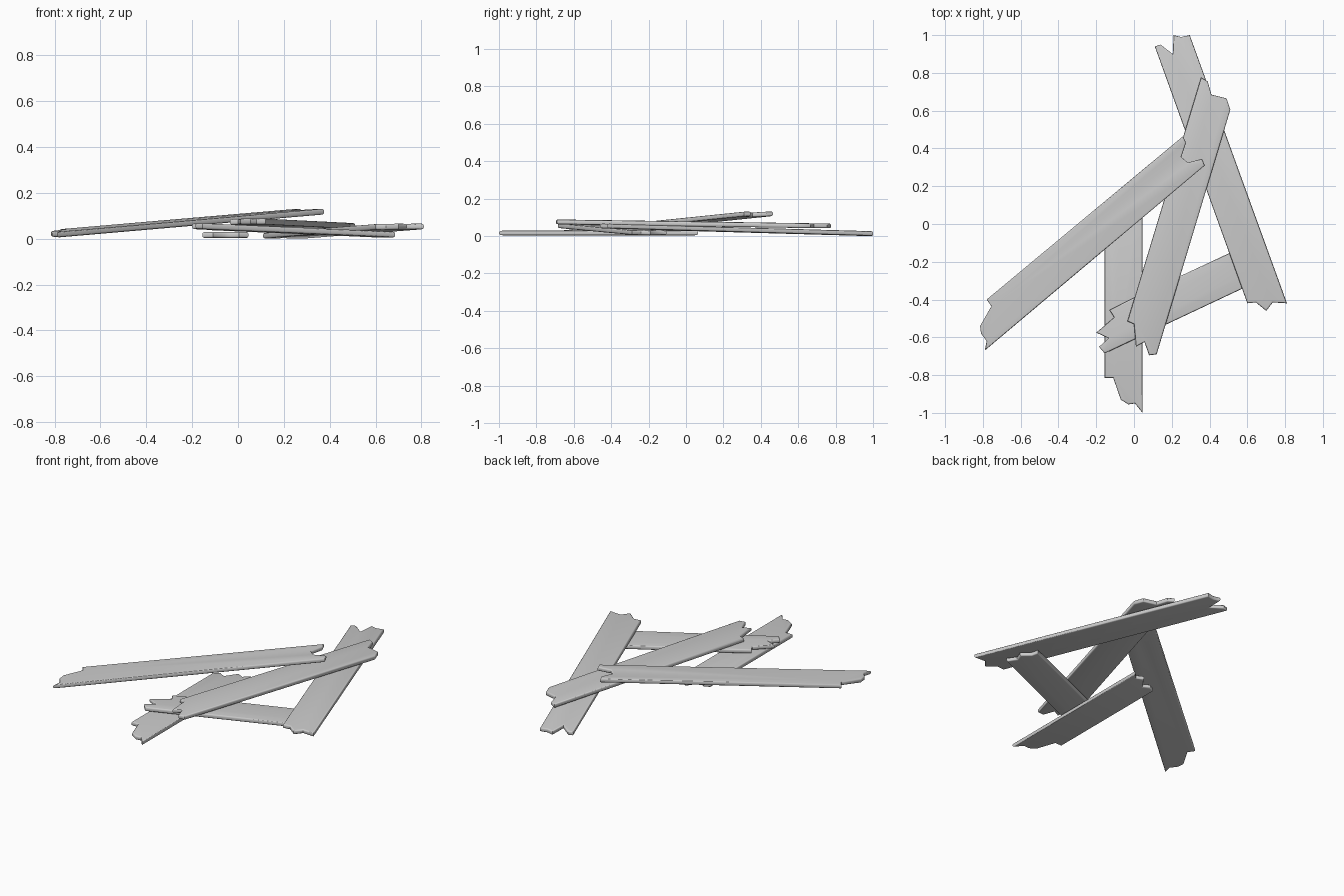
import bpy, bmesh
from mathutils import Vector

if "Cube" in bpy.data.objects:
    bpy.data.objects.remove(bpy.data.objects["Cube"])

THICK = 0.025


def plank(name, end_a, end_b, za, zb):
    """Broken board: two jagged ends joined by straight sides, tilted along its length."""
    a = sum((Vector(p) for p in end_a), Vector((0, 0))) / len(end_a)
    b = sum((Vector(p) for p in end_b), Vector((0, 0))) / len(end_b)
    axis = b - a
    bm = bmesh.new()
    ring = []
    for p in end_a + end_b:
        t = (Vector(p) - a).dot(axis) / axis.length_squared
        ring.append(bm.verts.new((p[0], p[1], za + (zb - za) * t - THICK / 2)))
    face = bm.faces.new(ring)
    ext = bmesh.ops.extrude_face_region(bm, geom=[face])
    top = [v for v in ext["geom"] if isinstance(v, bmesh.types.BMVert)]
    bmesh.ops.translate(bm, verts=top, vec=(0, 0, THICK))
    bmesh.ops.recalc_face_normals(bm, faces=bm.faces)
    # round the long rims
    rims = [e for e in bm.edges if abs(e.verts[0].co.xy.x - e.verts[1].co.xy.x)
            + abs(e.verts[0].co.y - e.verts[1].co.y) > 1e-5]
    bmesh.ops.bevel(bm, geom=rims, offset=0.008, segments=3, profile=0.5,
                    affect='EDGES', clamp_overlap=True)
    me = bpy.data.meshes.new(name)
    bm.to_mesh(me)
    bm.free()
    ob = bpy.data.objects.new(name, me)
    bpy.context.collection.objects.link(ob)
    bpy.ops.object.select_all(action='DESELECT')
    ob.select_set(True)
    bpy.context.view_layer.objects.active = ob
    bpy.ops.object.shade_smooth_by_angle(angle=0.7)


# flat board on the ground
plank("ground_plank",
      [(-.155, -.815), (-.11, -.815), (-.07, -.93), (-.03, -.955), (.005, -.95), (.045, -1)],
      [(.045, .065), (.01, .03), (-.03, .05), (-.08, -.02), (-.12, .0), (-.155, -.02)],
      .0165, .0165)

# low cross board
plank("cross_plank",
      [(-.01, -.395), (-.13, -.455), (-.105, -.495), (-.2, -.575), (-.135, -.605),
       (-.185, -.65), (-.155, -.685)],
      [(.685, -.29), (.65, -.24), (.67, -.19), (.62, -.15), (.61, -.105)],
      .052, .018)

# right leaning board
plank("right_plank",
      [(.295, 1), (.25, .99), (.21, 1), (.205, .9), (.14, .95), (.11, .94)],
      [(.6, -.42), (.645, -.415), (.7, -.46), (.735, -.415), (.81, -.42)],
      .0135, .053)

# steep middle board
plank("middle_plank",
      [(-.035, -.515), (0, -.53), (.01, -.65), (.055, -.625), (.08, -.695), (.12, -.69)],
      [(.51, .605), (.49, .665), (.41, .685), (.39, .755), (.355, .775)],
      .075, .055)

# top board propped on the pile
plank("top_plank",
      [(-.78, -.4), (-.755, -.435), (-.815, -.54), (-.81, -.58), (-.78, -.62), (-.79, -.67)],
      [(.375, .31), (.36, .345), (.285, .325), (.25, .355), (.275, .43), (.26, .465)],
      .023, .117)

# rest the pile exactly on the floor
low = min(v.co.z for o in bpy.data.objects for v in o.data.vertices)
for o in bpy.data.objects:
    for v in o.data.vertices:
        v.co.z -= low
